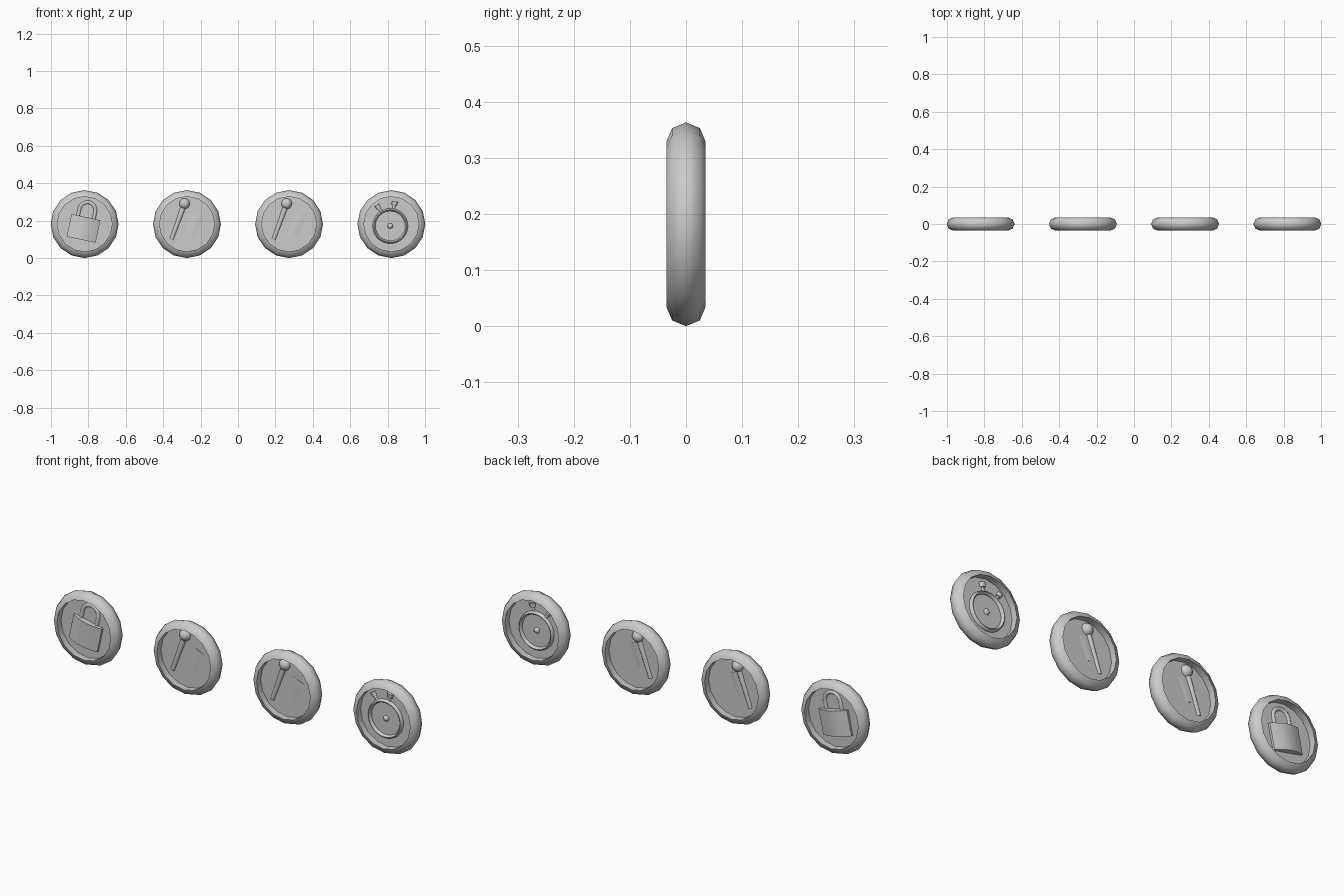
import bpy, bmesh
from math import sin, cos, pi, radians, atan2, hypot
from mathutils import Matrix, Vector

if "Cube" in bpy.data.objects:
    bpy.data.objects.remove(bpy.data.objects["Cube"])

CZ = 0.1815          # height of coin centres
RIM = 0.147          # inner rim radius


def frame(cx, u=0, v=0, tilt=0):
    """Local frame on a coin: x right, z up, tilted clockwise seen from the front."""
    return Matrix.Translation((cx + u, 0, CZ + v)) @ Matrix.Rotation(radians(tilt), 4, 'Y')


def finish(bm, name, mat, angle=50):
    bmesh.ops.recalc_face_normals(bm, faces=bm.faces)
    me = bpy.data.meshes.new(name)
    bm.to_mesh(me)
    bm.free()
    me.transform(mat)
    ob = bpy.data.objects.new(name, me)
    bpy.context.collection.objects.link(ob)
    bpy.ops.object.select_all(action='DESELECT')
    ob.select_set(True)
    bpy.context.view_layer.objects.active = ob
    bpy.ops.object.shade_smooth_by_angle(angle=radians(angle))
    return ob


def sweep(name, rings, mat, loop=False, caps=True):
    """Skin a list of equally sized vertex rings."""
    bm = bmesh.new()
    vs = [[bm.verts.new(p) for p in r] for r in rings]
    n, m = len(vs), len(vs[0])
    for i in range(n if loop else n - 1):
        a, b = vs[i], vs[(i + 1) % n]
        for j in range(m):
            k = (j + 1) % m
            bm.faces.new((a[j], a[k], b[k], b[j]))
    if caps and not loop:
        bm.faces.new(vs[0])
        bm.faces.new(vs[-1])
    return finish(bm, name, mat)


def lathe(name, profile, mat, seg=16, loop=True):
    """Spin (radius, y) points around the y axis."""
    rings = [[(r * cos(2 * pi * i / seg), y, r * sin(2 * pi * i / seg))
              for i in range(seg)] for r, y in profile]
    return sweep(name, rings, mat, loop)


def rod(name, z0, z1, r0, r1, mat, seg=10):
    """Round bar along local z."""
    rings = [[(r * cos(2 * pi * i / seg), r * sin(2 * pi * i / seg), z)
              for i in range(seg)] for z, r in ((z0, r0), (z1, r1))]
    return sweep(name, rings, mat)


def ball(name, r, mat):
    bm = bmesh.new()
    bmesh.ops.create_uvsphere(bm, u_segments=14, v_segments=8, radius=r)
    return finish(bm, name, mat)


def coin(cx):
    # rounded outer edge with a straight inner wall, and a thin centre plate
    half = [(RIM + 0.0345 * cos(a), 0.035 * sin(a))
            for a in [pi / 4 * k for k in range(-2, 3)]]
    lathe("coin_rim", half, frame(cx))
    lathe("coin_plate", [(RIM + 0.005, -0.003), (RIM + 0.005, 0.003)], frame(cx), loop=False)


def padlock(cx):
    m = frame(cx, -0.006, -0.023, 12)
    # body with bulging front and back
    w, n = 0.079, 8
    front = [(-w + 2 * w * i / n, -(0.014 + 0.018 * sin(pi * i / n))) for i in range(n + 1)]
    outline = front + [(x, -y) for x, y in reversed(front)]
    sweep("padlock_body", [[(x, y, z) for x, y in outline] for z in (-0.0615, 0.0615)], m)
    # shackle
    R, r, seg = 0.043, 0.0105, 8
    path = [(R, 0.05, 0)] + [(R * cos(a), 0.099 + R * sin(a), a)
                             for a in [pi * k / 10 for k in range(11)]] + [(-R, 0.05, pi)]
    rings = []
    for x, z, a in path:
        rings.append([(x + r * cos(t) * cos(a), r * sin(t), z + r * cos(t) * sin(a))
                      for t in [2 * pi * j / seg for j in range(seg)]])
    sweep("padlock_shackle", rings, m)


def flag(cx):
    # pole and knob
    m = frame(cx, -0.013, 0.109, 20)
    rod("flag_pole", -0.203, 0, 0.0105, 0.015, m)
    ball("flag_knob", 0.029, m)
    # thin, gently waving cloth
    m = frame(cx, -0.013, 0.109, 23)
    n, t = 8, 0.0025
    rings = []
    for i in range(n + 1):
        x = 0.125 * i / n
        y = 0.003 * sin(2 * pi * i / n)
        rings.append([(x, y - t, -0.025), (x, y + t, -0.025),
                      (x, y + t, -0.14), (x, y - t, -0.14)])
    sweep("flag_cloth", rings, m)


def stopwatch(cx):
    u, v = -0.006, -0.01
    # case ring and centre hub
    tube = [(0.087 + 0.008 * cos(a), 0.018 * sin(a)) for a in [pi / 4 * k for k in range(8)]]
    lathe("watch_ring", tube, frame(cx, u, v), 28)
    ball("watch_hub", 0.015, frame(cx, u, v))
    # two push buttons
    for tilt, r in ((11, 0.018), (-33, 0.015)):
        m = frame(cx, u, v, tilt)
        rod("button_stem", 0.09, 0.116, 0.008, 0.008, m)
        rod("button_cap", 0.113, 0.134, r * 0.85, r, m)


for x, symbol in ((-0.82, padlock), (-0.273, flag), (0.273, flag), (0.82, stopwatch)):
    coin(x)
    symbol(x)
